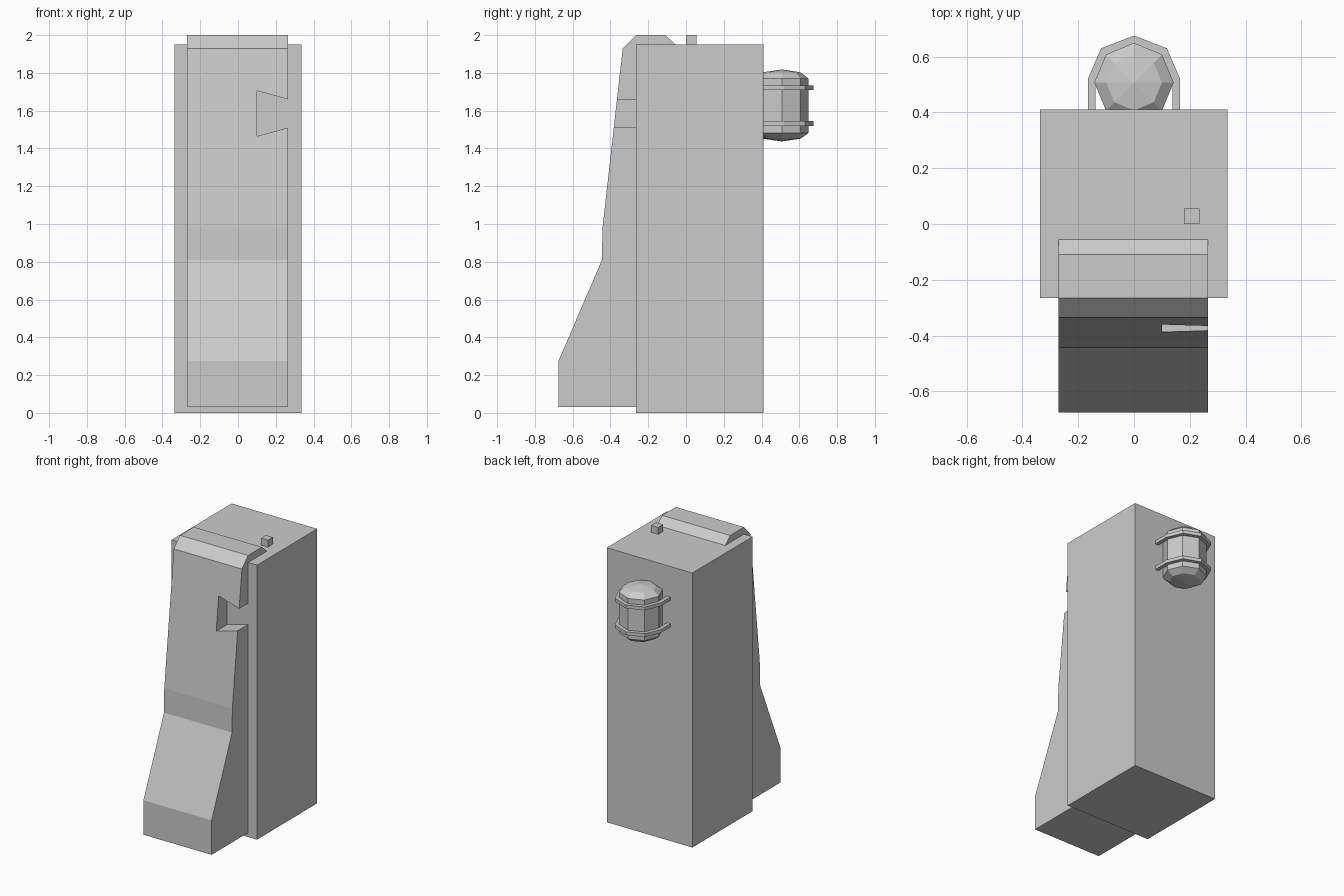
import bpy, bmesh, math
from mathutils import Vector

cube = bpy.data.objects.get("Cube")
if cube:
    bpy.data.objects.remove(cube, do_unlink=True)

GREY = (0.6, 0.6, 0.6, 1)
mat = bpy.data.materials.new("plain grey")
mat.use_nodes = True
mat.diffuse_color = GREY
mat.node_tree.nodes["Principled BSDF"].inputs["Base Color"].default_value = GREY


def finish(name, bm):
    bmesh.ops.recalc_face_normals(bm, faces=bm.faces)
    me = bpy.data.meshes.new(name)
    bm.to_mesh(me)
    bm.free()
    me.materials.append(mat)
    ob = bpy.data.objects.new(name, me)
    bpy.context.collection.objects.link(ob)
    return ob


def prism(name, points, direction):
    """Extrude a closed outline along a direction."""
    bm = bmesh.new()
    face = bm.faces.new([bm.verts.new(p) for p in points])
    ext = bmesh.ops.extrude_face_region(bm, geom=[face])
    moved = [v for v in ext["geom"] if isinstance(v, bmesh.types.BMVert)]
    bmesh.ops.translate(bm, verts=moved, vec=Vector(direction))
    return finish(name, bm)


def box(name, x0, x1, y0, y1, z0, z1):
    base = [(x0, y0, z0), (x1, y0, z0), (x1, y1, z0), (x0, y1, z0)]
    return prism(name, base, (0, 0, z1 - z0))


# Main block and the small stud on its roof
box("body", -0.337, 0.335, -0.265, 0.41, 0, 1.95)
box("roof_stud", 0.18, 0.235, 0, 0.055, 1.95, 2.0)

# Sloped front panel that hooks over the roof
profile = [(-0.265, 0.03), (-0.675, 0.03), (-0.675, 0.275), (-0.445, 0.81),
           (-0.442, 0.98), (-0.335, 1.93), (-0.265, 2.0), (-0.11, 2.0),
           (-0.055, 1.95), (-0.265, 1.95)]
panel = prism("front_panel", [(-0.27, y, z) for y, z in profile], (0.535, 0, 0))

# Dovetail notch in the left edge of the panel
slope = 0.045 / 0.165
notch = [(0.1, 1.465), (0.1, 1.705), (0.365, 1.66 - 0.1 * slope), (0.365, 1.51 + 0.1 * slope)]
cutter = prism("notch_cutter", [(x, -0.6, z) for x, z in notch], (0, 0.335 + 0.02, 0))
cutter.hide_render = True
cutter.hide_viewport = True
cut = panel.modifiers.new("notch", 'BOOLEAN')
cut.operation = 'DIFFERENCE'
cut.solver = 'EXACT'
cut.object = cutter

# Eight-sided tank with low domed ends
CY, SIDES = 0.507, 8
rings = [(0.1, 1.452), (0.142, 1.482), (0.142, 1.77), (0.1, 1.803)]
bm = bmesh.new()
loops = []
for r, z in rings:
    loops.append([bm.verts.new((r * math.sin(i * math.tau / SIDES),
                                CY + r * math.cos(i * math.tau / SIDES), z))
                  for i in range(SIDES)])
for low, high in zip(loops, loops[1:]):
    for i in range(SIDES):
        j = (i + 1) % SIDES
        bm.faces.new((low[i], low[j], high[j], high[i]))
for loop, z in ((loops[0], 1.437), (loops[-1], 1.818)):
    tip = bm.verts.new((0, CY, z))
    for i in range(SIDES):
        bm.faces.new((loop[i], loop[(i + 1) % SIDES], tip))
finish("tank", bm)

# Straps holding the tank to the back wall
outer = [(0.165, 0.41), (0.165, 0.52), (0.118, 0.63), (0, 0.675)]
inner = [(0, 0.645), (0.098, 0.607), (0.138, 0.51), (0.138, 0.41)]
half = outer + inner
for name, z in (("lower_strap", 1.52), ("upper_strap", 1.71)):
    left = [(x, y, z) for x, y in half]
    mirrored = [(-x, y, z) for x, y in half[::-1]]
    outline = left[:4] + [p for p in mirrored[5:]] + mirrored[:3] + left[4:]
    prism(name, outline, (0, 0, 0.024))
